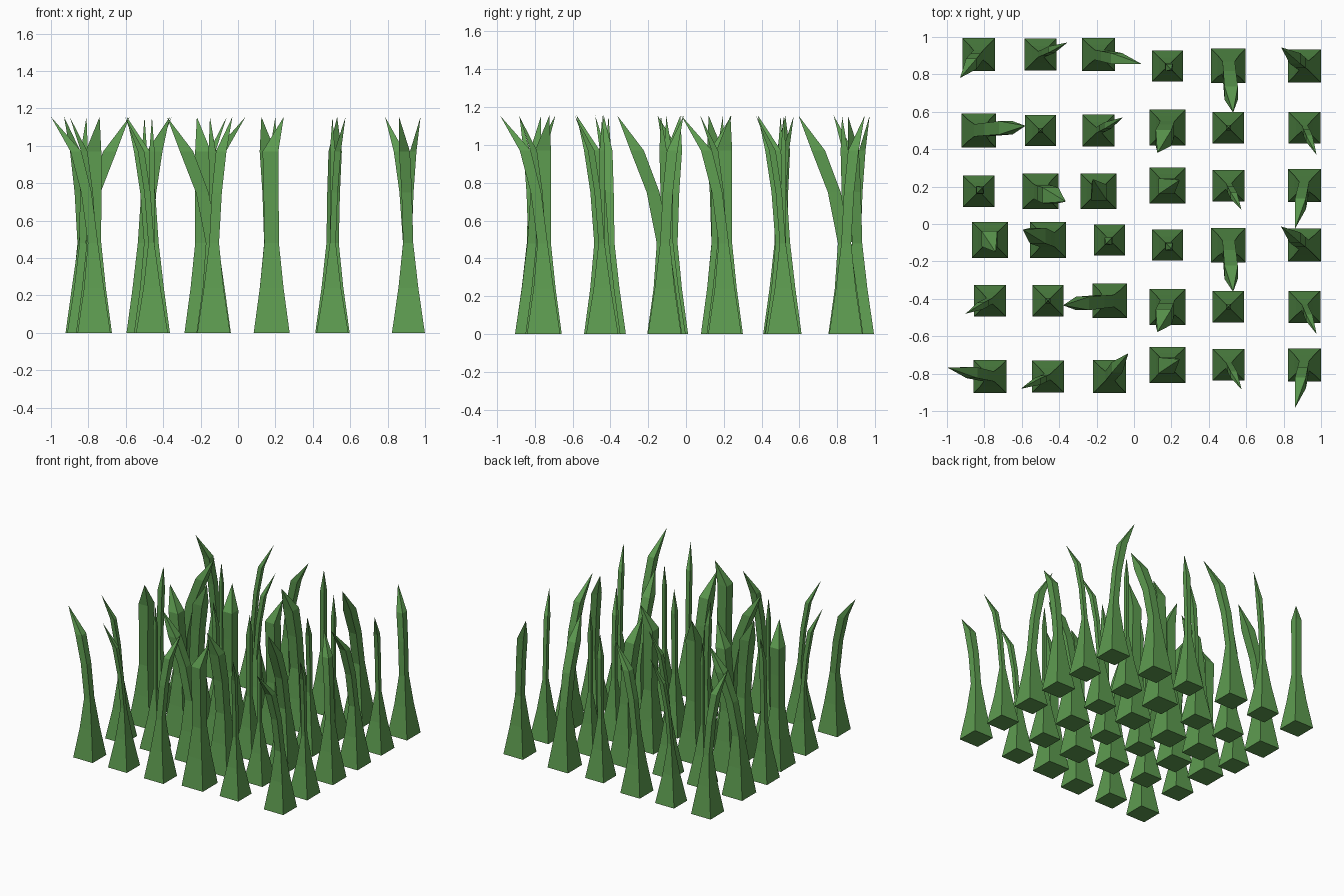
import bpy, math
from mathutils import Vector, Matrix

if "Cube" in bpy.data.objects:
    bpy.data.objects.remove(bpy.data.objects["Cube"])

green = bpy.data.materials.new("grass_green")
green.diffuse_color = (0.11, 0.33, 0.08, 1)
green.use_nodes = True
green.node_tree.nodes["Principled BSDF"].inputs["Base Color"].default_value = green.diffuse_color

# one clump of nine blades: root x, y, base half width, neck half width, tip dx, dy, bend at shoulder
BLADES = [
    (-.33, .406, .088, .026, -.10, -.125, .40),
    (.00, .406, .085, .016, .145, .065, .40),
    (.31, .406, .088, .027, .23, -.05, .42),
    (-.33, .00, .092, .033, .25, .025, .58),
    (.00, .00, .084, .013, .00, .00, .40),
    (.31, .00, .085, .016, .13, .07, .40),
    (-.33, -.325, .083, .018, .02, .02, .40),
    (.00, -.325, .096, .039, .135, -.055, .40),
    (.31, -.325, .096, .039, -.03, .065, -.1),
]

def blade_mesh(name, x, y, base, neck, dx, dy, bend):
    """Square tapered stalk bending over to a pointed tip."""
    stations = [(0, base, 0), (.24, neck + (base - neck) * .43, 0), (.48, neck, bend * .06),
                (.75, neck * 1.03, bend * .42), (.97, neck * 1.08, bend)]
    verts, faces = [], []
    for z, h, f in stations:
        for sx, sy in ((-1, -1), (1, -1), (1, 1), (-1, 1)):
            verts.append((x + dx * f + sx * h, y + dy * f + sy * h, z))
    tip = len(verts)
    verts.append((x + dx, y + dy, 1.155))
    faces.append((3, 2, 1, 0))
    for s in range(len(stations) - 1):
        for i in range(4):
            a, b = s * 4 + i, s * 4 + (i + 1) % 4
            faces.append((a, b, b + 4, a + 4))
    faces += [(tip - 4 + i, tip - 4 + (i + 1) % 4, tip) for i in range(4)]
    mesh = bpy.data.meshes.new(name)
    mesh.from_pydata(verts, [], faces)
    mesh.materials.append(green)
    return mesh

meshes = [blade_mesh(f"grass_blade_{i + 1}", *b) for i, b in enumerate(BLADES)]

# four clumps: same blades, turned about each clump centre
CLUMPS = [("back_left", -.50, .50, 0), ("front_left", -.46, -.41, 180),
          ("back_right", .505, .515, -90), ("front_right", .505, -.443, -90)]
for clump, cx, cy, turn in CLUMPS:
    for i, mesh in enumerate(meshes):
        ob = bpy.data.objects.new(f"{clump}_grass_blade_{i + 1}", mesh)
        ob.matrix_world = Matrix.Translation((cx, cy, 0)) @ Matrix.Rotation(math.radians(turn), 4, 'Z')
        bpy.context.collection.objects.link(ob)
